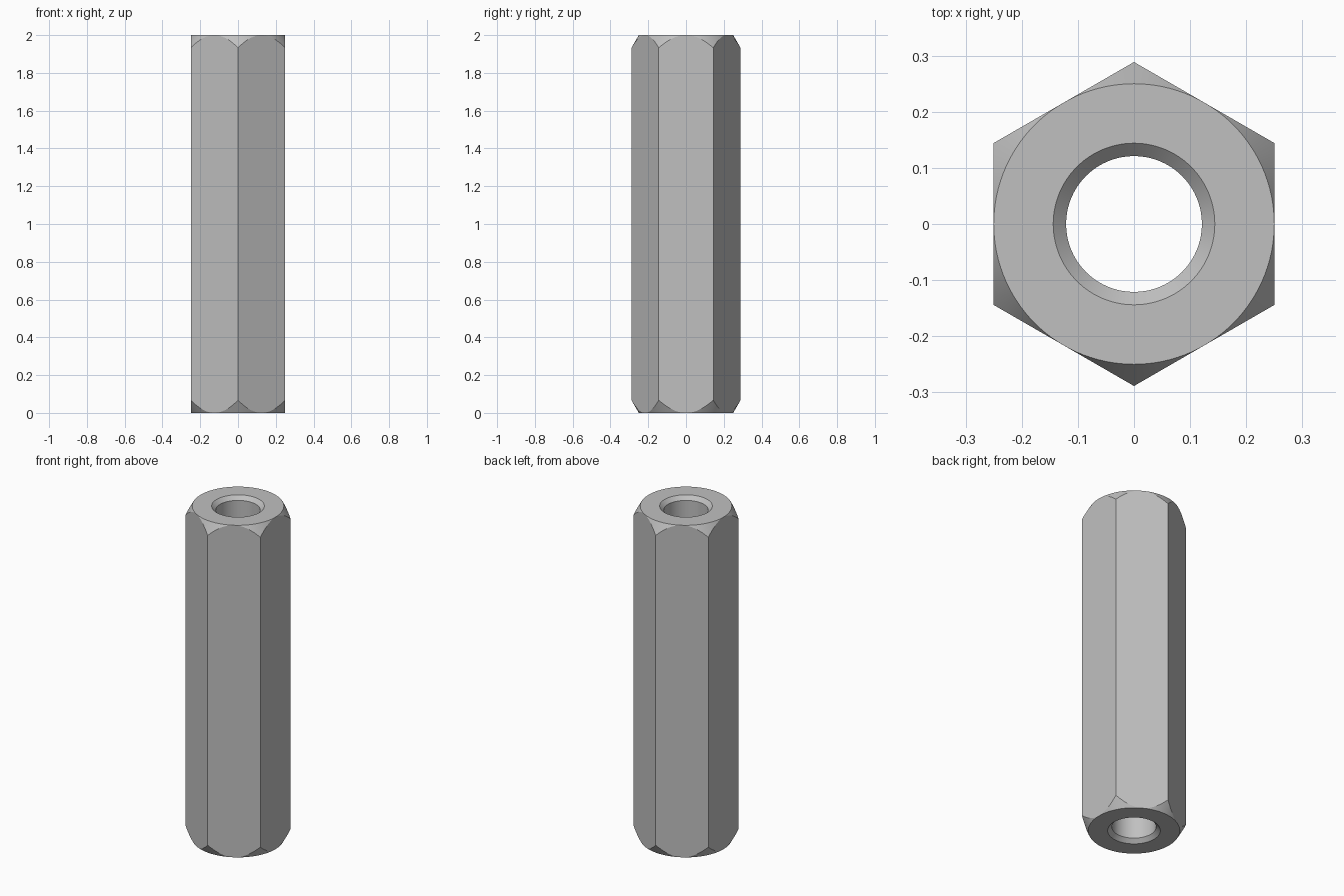
import bpy
import bmesh
from math import cos, sin, pi, tan, radians

default = bpy.data.objects.get("Cube")
if default:
    bpy.data.objects.remove(default, do_unlink=True)

HEIGHT = 2.0
FLAT = 0.25            # centre to flat
BORE = 0.121           # through hole radius
SINK = 0.144           # countersink radius at the end faces
SEGMENTS = 120         # multiple of 12, so columns meet corners and flat middles

# Plain grey metal
steel = bpy.data.materials.new("grey_steel")
steel.use_nodes = True
colour = (0.53, 0.53, 0.53, 1)
steel.diffuse_color = colour
bsdf = steel.node_tree.nodes["Principled BSDF"]
bsdf.inputs["Base Color"].default_value = colour


def section(angle):
    """Closed radius/height loop of the hexagonal sleeve at one angle."""
    off_flat = (angle + pi / 6) % (pi / 3) - pi / 6
    outer = FLAT / cos(off_flat)
    chamfer = (outer - FLAT) * tan(radians(60))
    half = [(BORE, SINK - BORE), (SINK, 0), (FLAT, 0), (outer, chamfer)]
    return half + [(r, HEIGHT - z) for r, z in reversed(half)]


# Hexagonal sleeve with chamfered corners and a countersunk through hole
bm = bmesh.new()
columns = []
for i in range(SEGMENTS):
    a = 2 * pi * i / SEGMENTS
    columns.append([bm.verts.new((r * cos(a), r * sin(a), z)) for r, z in section(a)])

for i, col in enumerate(columns):
    following = columns[(i + 1) % SEGMENTS]
    for j in range(len(col)):
        k = (j + 1) % len(col)
        bm.faces.new((col[j], following[j], following[k], col[k]))

# The chamfer vanishes at the middle of each flat
bmesh.ops.remove_doubles(bm, verts=bm.verts, dist=1e-6)
bmesh.ops.recalc_face_normals(bm, faces=bm.faces)

mesh = bpy.data.meshes.new("hex_standoff")
bm.to_mesh(mesh)
bm.free()
mesh.materials.append(steel)
standoff = bpy.data.objects.new("hex_standoff", mesh)
bpy.context.collection.objects.link(standoff)

# Smooth bore and chamfers, crisp edges
bpy.ops.object.select_all(action="DESELECT")
standoff.select_set(True)
bpy.context.view_layer.objects.active = standoff
bpy.ops.object.shade_smooth_by_angle(angle=radians(20))
